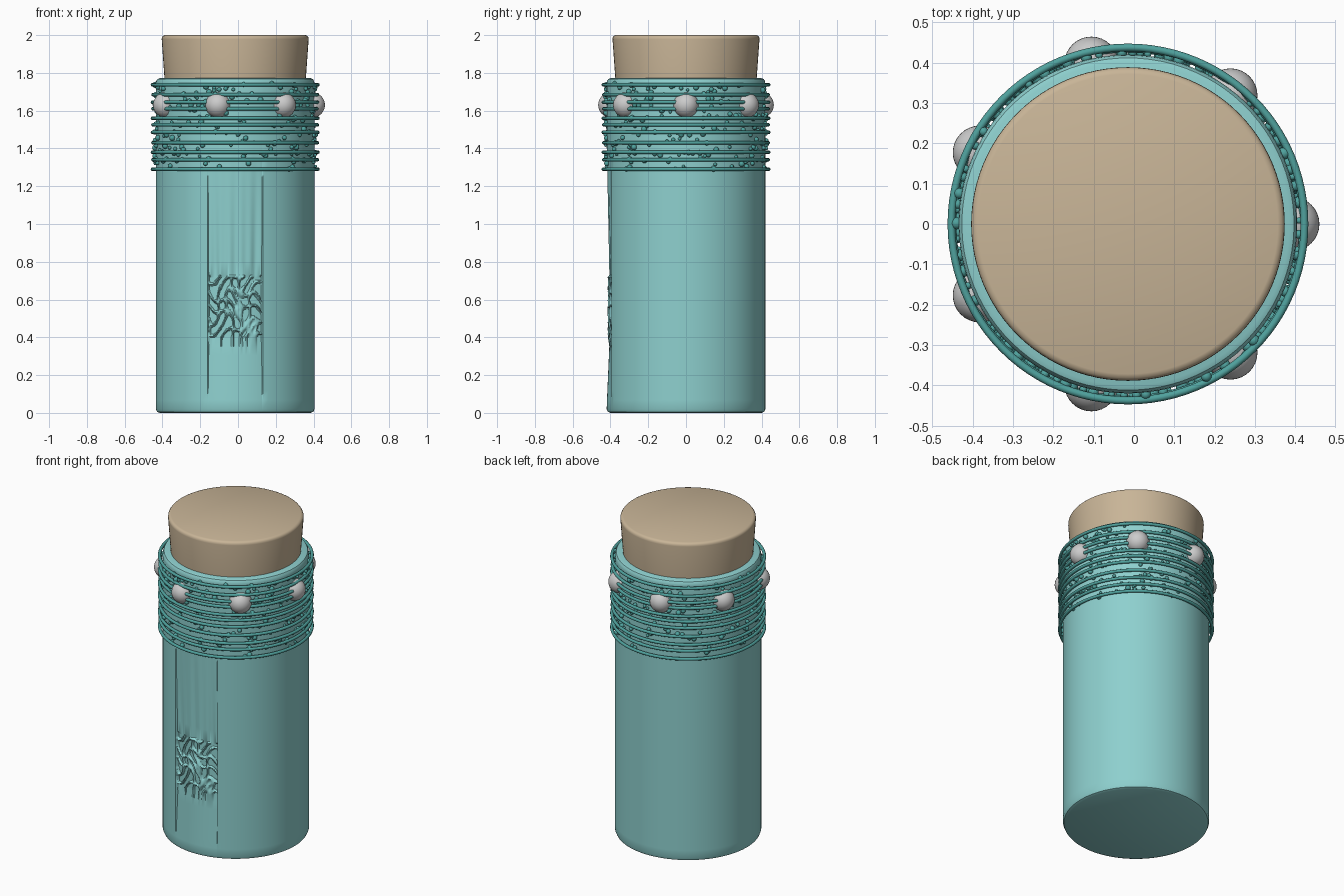
import bpy, bmesh, math, random
from math import sin, cos, pi

if "Cube" in bpy.data.objects:
    bpy.data.objects.remove(bpy.data.objects["Cube"])

random.seed(4)
CX = -0.015          # vessel axis
R = 0.42             # vessel radius


def material(name, rgb):
    m = bpy.data.materials.new(name)
    m.diffuse_color = (*rgb, 1)
    m.use_nodes = True
    m.node_tree.nodes["Principled BSDF"].inputs["Base Color"].default_value = m.diffuse_color
    return m


TEAL = material("pale_teal", (0.27, 0.63, 0.62))
CORD = material("dark_teal", (0.08, 0.36, 0.34))
CORK = material("cork", (0.58, 0.46, 0.31))


def finish(bm, name, mat=None, angle=35):
    bmesh.ops.recalc_face_normals(bm, faces=bm.faces)
    me = bpy.data.meshes.new(name)
    bm.to_mesh(me)
    bm.free()
    ob = bpy.data.objects.new(name, me)
    bpy.context.collection.objects.link(ob)
    ob.location.x = CX
    if mat:
        me.materials.append(mat)
    bpy.ops.object.select_all(action='DESELECT')
    ob.select_set(True)
    bpy.context.view_layer.objects.active = ob
    bpy.ops.object.shade_smooth_by_angle(angle=math.radians(angle))
    return ob


def lathe(bm, profile, angles, inset=lambda a, z: 0.0):
    rows = [[bm.verts.new(((r - inset(a, z)) * cos(a), (r - inset(a, z)) * sin(a), z))
             for a in angles] for r, z in profile]
    n = len(angles)
    for lo, hi in zip(rows, rows[1:]):
        for i in range(n):
            bm.faces.new((lo[i], lo[(i + 1) % n], hi[(i + 1) % n], hi[i]))
    bm.faces.new(rows[0])
    bm.faces.new(rows[-1])


def even(n):
    return [2 * pi * i / n for i in range(n)]


# Vessel: cylinder with a shallow worn panel and abstract relief at the front
HALF = 0.35


def panel(a, z):
    t = a + pi / 2
    if abs(t) > HALF or z < 0.03 or z > 1.4:
        return 0.0
    if z > 0.72:                                   # vertical flutes
        fade = (1.4 - z) / 0.68
        return fade * (0.017 + 0.006 * cos(t * 36) * cos(t * 11))
    if z < 0.4:                                    # smooth run-out
        return 0.016 * (z - 0.03) / 0.37
    swirl = sin(26 * t + 3 * sin(22 * z)) + sin(48 * z + 2.5 * sin(17 * t))
    ridge = max(0.0, 1 - abs(swirl) * 1.6)
    return 0.021 - 0.016 * ridge ** 0.5


front = [-pi / 2 + HALF * 1.02 * (i / 50 - 1) for i in range(101)]
rest_start, rest_span = front[-1], 2 * pi - (front[-1] - front[0])
angles = front + [rest_start + rest_span * i / 80 for i in range(1, 80)]
heights = ([0.02 + 0.0475 * i for i in range(8)] + [0.4 + 0.32 * i / 56 for i in range(57)]
           + [0.73 + 1.015 * i / 14 for i in range(15)])
profile = ([(0.40, 0), (0.414, 0.006)] + [(R, z) for z in heights]
           + [(0.418, 1.757), (0.412, 1.767), (0.40, 1.772)])
bm = bmesh.new()
lathe(bm, profile, angles, panel)
finish(bm, "vessel", TEAL)

# Tapered stopper with softened top edge
bm = bmesh.new()
lathe(bm, [(0.372, 1.74), (0.389, 1.978), (0.388, 1.988), (0.382, 1.996), (0.372, 2.0)], even(96))
finish(bm, "stopper", CORK)

# Cord windings round the neck
bm = bmesh.new()
cord_heights = [1.29, 1.34, 1.38, 1.43, 1.485, 1.525, 1.56, 1.61, 1.645, 1.685, 1.737]
for k, z0 in enumerate(cord_heights):
    ring_r, tube, n, m = 0.438 - 0.003 * (k % 2), 0.0095, 96, 10
    grid = [[bm.verts.new(((ring_r + tube * cos(b)) * cos(a), (ring_r + tube * cos(b)) * sin(a),
                           z0 + tube * sin(b))) for b in even(m)] for a in even(n)]
    for i in range(n):
        for j in range(m):
            p, q = grid[i], grid[(i + 1) % n]
            bm.faces.new((p[j], q[j], q[(j + 1) % m], p[(j + 1) % m]))
finish(bm, "cord_windings", CORD, 60)

# Little knobbly droplets scattered between the windings
bm = bmesh.new()
for _ in range(380):
    a, z, r = random.uniform(0, 2 * pi), random.uniform(1.29, 1.745), random.uniform(0.008, 0.016)
    new = bmesh.ops.create_icosphere(bm, subdivisions=2, radius=r)["verts"]
    bmesh.ops.translate(bm, verts=new, vec=(0.425 * cos(a), 0.425 * sin(a), z))
finish(bm, "droplets", CORD, 60)

# Seven round beads held by the cords
for i, a in enumerate(even(7)):
    bm = bmesh.new()
    bmesh.ops.create_uvsphere(bm, u_segments=32, v_segments=20, radius=0.067)
    bmesh.ops.translate(bm, verts=bm.verts, vec=(0.408 * cos(a), 0.408 * sin(a), 1.63))
    finish(bm, f"bead_{i + 1}", None, 60)
